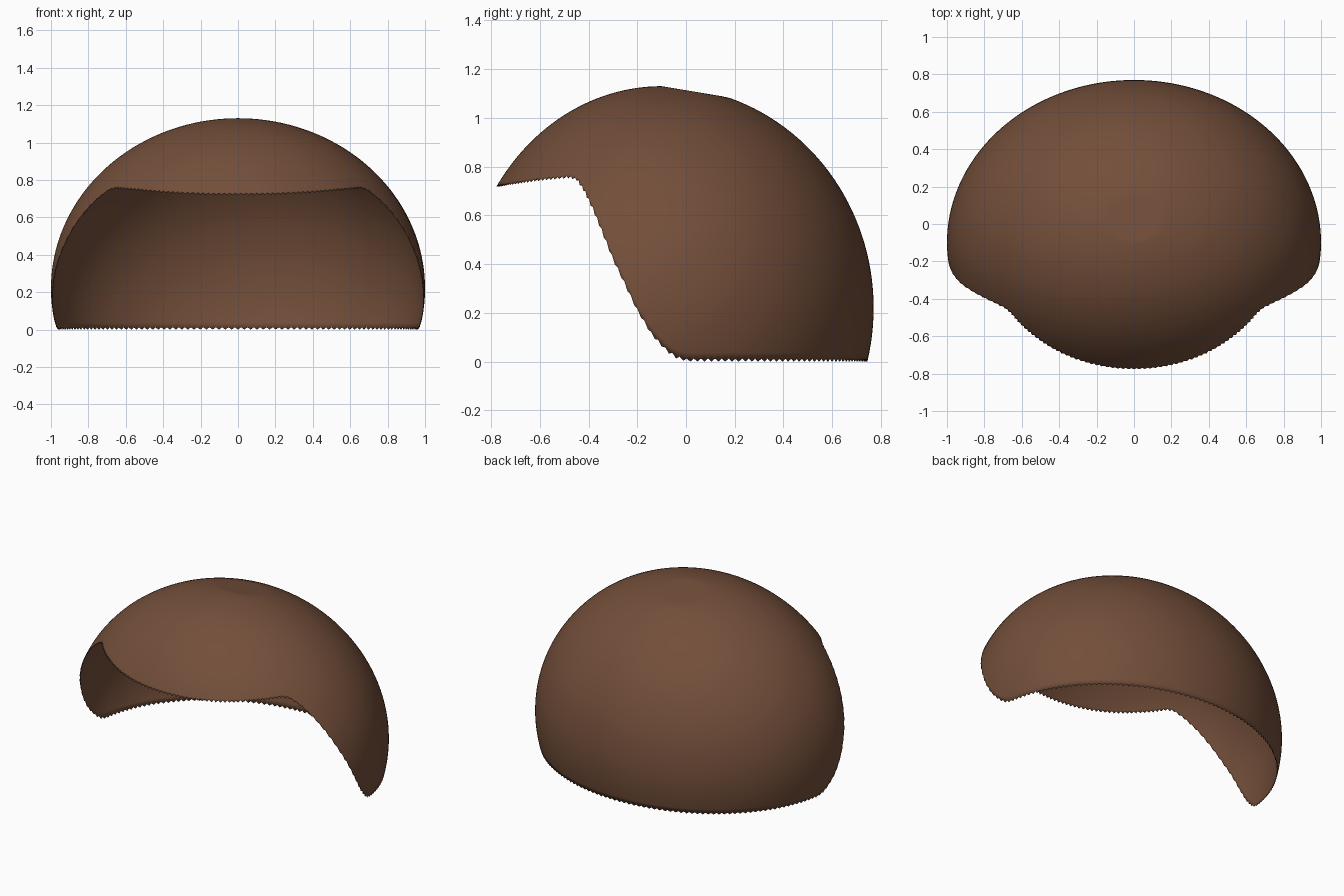
import bpy, bmesh, math

if "Cube" in bpy.data.objects:
    bpy.data.objects.remove(bpy.data.objects["Cube"])

SEGS, RINGS = 360, 44
CY, CZ = -0.10, 0.22                      # dome centre
RX, RY_FRONT, RY_BACK, RZ = 1.0, 0.81, 0.87, 0.91

# Hairline height as a function of depth (front to back)
HAIRLINE = [(-0.80, 0.718), (-0.77, 0.72), (-0.60, 0.744), (-0.48, 0.755),
            (-0.45, 0.745), (-0.42, 0.70), (-0.38, 0.615), (-0.30, 0.415),
            (-0.20, 0.205), (-0.14, 0.105), (-0.08, 0.04), (-0.04, 0.012),
            (0.0, 0.0), (1.0, 0.0)]


def hairline(y):
    for (y0, z0), (y1, z1) in zip(HAIRLINE, HAIRLINE[1:]):
        if y <= y1:
            return z0 + (z1 - z0) * (y - y0) / (y1 - y0)
    return 0.0


def dome(a, t):
    """Point on the dome at azimuth a and polar angle t."""
    s = math.sin(a)
    ry = RY_BACK if s > 0 else RY_FRONT
    return (RX * math.sin(t) * math.cos(a),
            CY + ry * math.sin(t) * s,
            CZ + RZ * math.cos(t))


def rim_angle(a):
    """Polar angle where the dome meets the hairline."""
    def above(t):
        p = dome(a, t)
        return p[2] > hairline(p[1])
    t = 0.3
    while above(t + 0.02):
        t += 0.02
    lo, hi = t, t + 0.02
    for _ in range(20):
        mid = (lo + hi) / 2
        lo, hi = (mid, hi) if above(mid) else (lo, mid)
    return lo


def crown(p):
    """Flatten the crown slightly behind the highest point."""
    x, y, z = p
    if y > CY:
        z = min(z, 1.13 - 0.167 * (y - CY))
    return (x, y, z)


# Hair cap: rings from the crown down to a finely serrated hairline
bm = bmesh.new()
top = bm.verts.new((0, CY, CZ + RZ))
columns = []
for i in range(SEGS):
    a = 2 * math.pi * i / SEGS
    end = rim_angle(a)
    col = []
    for j in range(1, RINGS + 1):
        t = end * j / RINGS
        if j == RINGS and i % 2:
            t -= 0.014
        col.append(bm.verts.new(crown(dome(a, t))))
    columns.append(col)
for i in range(SEGS):
    c, d = columns[i], columns[(i + 1) % SEGS]
    bm.faces.new((top, c[0], d[0]))
    for j in range(RINGS - 1):
        bm.faces.new((c[j], c[j + 1], d[j + 1], d[j]))
bmesh.ops.recalc_face_normals(bm, faces=bm.faces)
if sum(f.normal.z for f in bm.faces) < 0:
    bmesh.ops.reverse_faces(bm, faces=bm.faces)
mesh = bpy.data.meshes.new("hair_cap")
bm.to_mesh(mesh)
bm.free()

hair = bpy.data.objects.new("hair_cap", mesh)
bpy.context.collection.objects.link(hair)
brown = bpy.data.materials.new("brown hair")
brown.diffuse_color = (0.171, 0.077, 0.042, 1)
brown.use_nodes = True
brown.node_tree.nodes["Principled BSDF"].inputs["Base Color"].default_value = brown.diffuse_color
mesh.materials.append(brown)

# Thin shell so the inside is a proper surface
shell = hair.modifiers.new("shell", 'SOLIDIFY')
shell.thickness = 0.004
shell.offset = -1

bpy.context.view_layer.objects.active = hair
hair.select_set(True)
bpy.ops.object.shade_smooth_by_angle(angle=math.radians(40))
